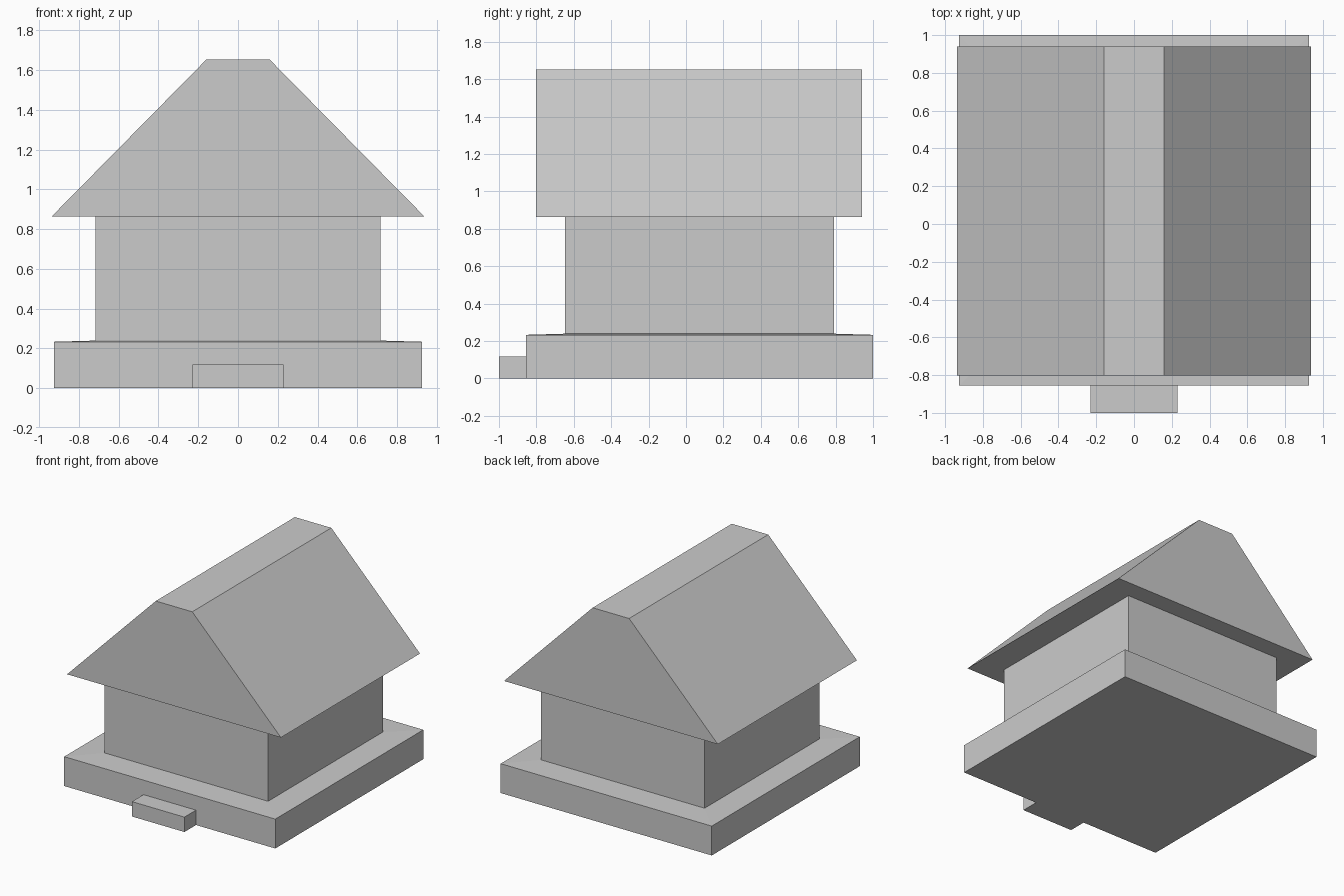
import bpy

# Remove the default cube
cube = bpy.data.objects.get("Cube")
if cube:
    bpy.data.objects.remove(cube, do_unlink=True)

# One plain grey for the whole house
grey = bpy.data.materials.new("plain grey")
grey.use_nodes = True
colour = (0.6, 0.6, 0.6, 1)
grey.diffuse_color = colour
grey.node_tree.nodes["Principled BSDF"].inputs["Base Color"].default_value = colour


def ring(half, front, back, z):
    """Rectangle, symmetric in x, at height z."""
    return [(-half, front, z), (half, front, z), (half, back, z), (-half, back, z)]


def stack(name, *rings):
    """Closed flat-sided solid through a stack of rectangles."""
    verts = [v for r in rings for v in r]
    faces = [(3, 2, 1, 0)]
    for level in range(len(rings) - 1):
        a = level * 4
        faces += [(a + i, a + (i + 1) % 4, a + 4 + (i + 1) % 4, a + 4 + i)
                  for i in range(4)]
    top = len(verts) - 4
    faces.append(tuple(range(top, top + 4)))
    mesh = bpy.data.meshes.new(name)
    mesh.from_pydata(verts, [], faces)
    mesh.materials.append(grey)
    obj = bpy.data.objects.new(name, mesh)
    bpy.context.collection.objects.link(obj)
    return obj


# Base slab with a very slight rise towards the walls
stack("base_slab",
      ring(0.926, -0.855, 1.0, 0),
      ring(0.926, -0.855, 1.0, 0.233),
      ring(0.717, -0.647, 0.791, 0.239))

# Entrance step
stack("front_step",
      ring(0.23, -1.0, -0.855, 0),
      ring(0.23, -1.0, -0.855, 0.118))

# Walls
stack("walls",
      ring(0.717, -0.647, 0.791, 0.239),
      ring(0.717, -0.647, 0.791, 0.863))

# Gabled roof with a flat ridge
stack("roof",
      ring(0.938, -0.802, 0.941, 0.863),
      ring(0.16, -0.802, 0.941, 1.652))
